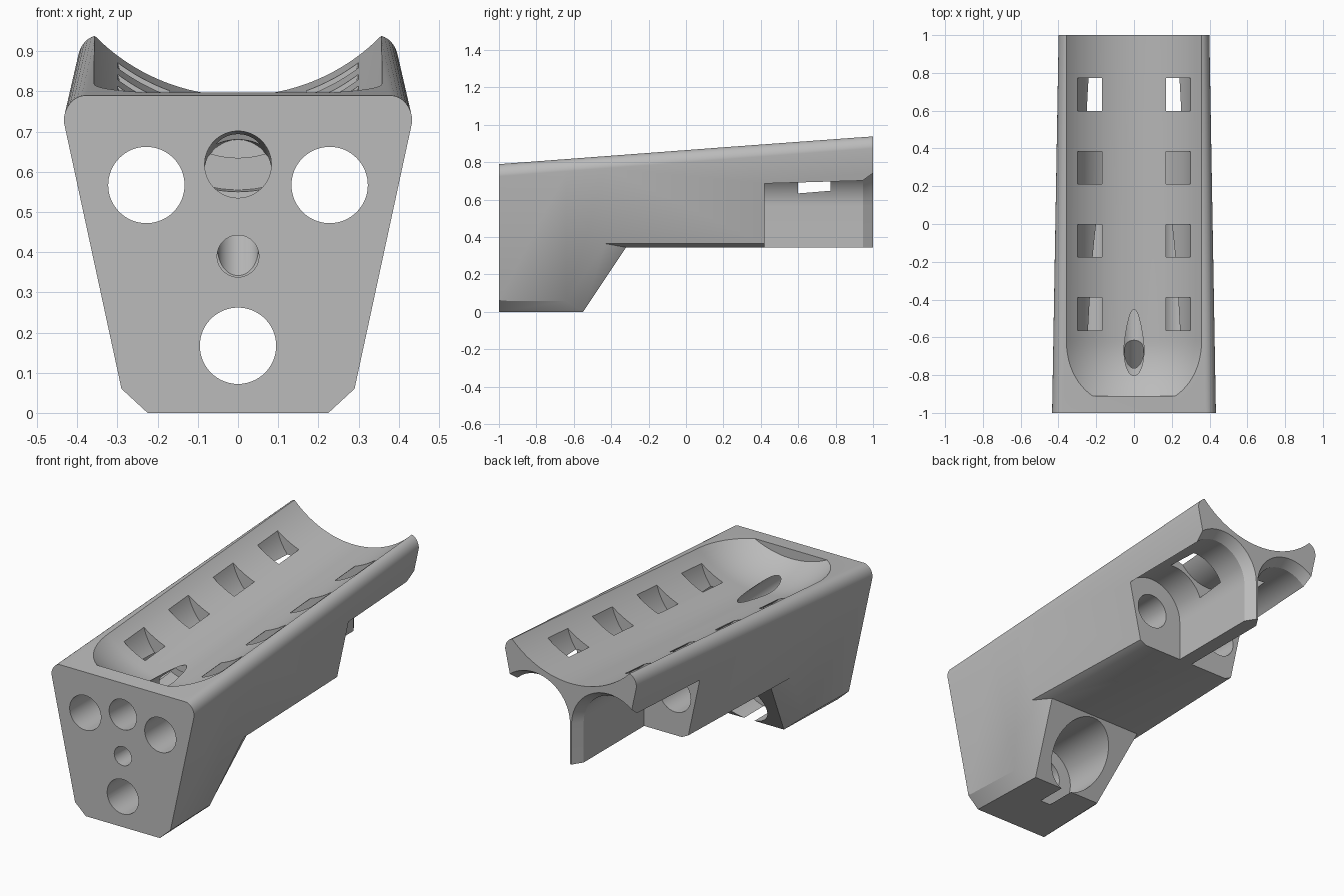
import bpy, bmesh
from math import sin, cos, pi, radians, asin
from mathutils import Vector

cube = bpy.data.objects.get("Cube")
if cube:
    bpy.data.objects.remove(cube, do_unlink=True)

grey = bpy.data.materials.new("plain grey")
grey.use_nodes = True
GREY = (0.5, 0.5, 0.5, 1)
grey.diffuse_color = GREY
grey.node_tree.nodes["Principled BSDF"].inputs["Base Color"].default_value = GREY

SLOPE = 0.075          # rise of the cradle along y


def loft(name, rings):
    """Closed solid skinned through rings of equal length."""
    bm = bmesh.new()
    loops = [[bm.verts.new(p) for p in ring] for ring in rings]
    n = len(loops[0])
    for a, b in zip(loops, loops[1:]):
        for i in range(n):
            j = (i + 1) % n
            bm.faces.new((a[i], a[j], b[j], b[i]))
    bm.faces.new(loops[0])
    bm.faces.new(loops[-1])
    bmesh.ops.recalc_face_normals(bm, faces=bm.faces)
    mesh = bpy.data.meshes.new(name)
    bm.to_mesh(mesh)
    bm.free()
    mesh.materials.append(grey)
    obj = bpy.data.objects.new(name, mesh)
    bpy.context.collection.objects.link(obj)
    return obj


def rod(name, start, end, radius, sides=64):
    """Round cutter between two points in the middle plane or along y."""
    a, b = Vector(start), Vector(end)
    u = Vector((1, 0, 0))
    v = (b - a).normalized().cross(u)
    ring = [u * radius * cos(2 * pi * i / sides) + v * radius * sin(2 * pi * i / sides)
            for i in range(sides)]
    return loft(name, [[a + p for p in ring], [b + p for p in ring]])


def side_x(y, z):
    """Half width of the tapered body."""
    return 0.277 + 0.216 * z - 0.0335 * (y + 1)


def floor_z(y):
    """Lowest line of the cradle."""
    return 0.789 + SLOPE * (y - 1)


# Body: tapered sections with chamfered bottom and rounded top corners
def body_ring(yb, zb, half, yc, zc):
    top = 0.79 + SLOPE * (yc + 1)
    right = [(half, yb, zb), (side_x(yc, zc), yc, zc)]
    shoulder = side_x(yc, top - 0.065)
    for i in range(9):
        a = i / 8 * pi / 2
        right.append((shoulder - 0.055 * (1 - cos(a)), yc, top - 0.065 * (1 - sin(a))))
    return right + [(-x, y, z) for x, y, z in reversed(right)]


body = loft("bracket_body", [
    body_ring(-1, 0, 0.225, -1, 0.06),
    body_ring(-0.55, 0, 0.21, -0.64, 0.057),
    body_ring(-0.32, 0.345, 0.29, -0.43, 0.365),
    body_ring(1, 0.345, 0.25, 1, 0.365)])

cutters = []


# Cradle channel with a rising scoop at the front end
def cradle_ring(y):
    rise = 0.10 * max(0, (-0.62 - y) / 0.29) ** 2
    span = asin(0.84)
    ring = []
    for i in range(49):
        a = span * (i / 24 - 1)
        ring.append((0.5 * sin(a), y, floor_z(y) + rise + 0.5 * (1 - cos(a))))
    return ring


ys = [-0.91 + 0.29 * i / 12 for i in range(13)] + [1.1]
cutters.append(loft("cradle_cutter", [cradle_ring(y) for y in ys]))

# Strap slots: curved passages under the cradle
def strap_ring(y):
    cz = floor_z(y) + 0.18
    angles = [radians(-80 + 160 * i / 40) for i in range(41)]
    outer = [(0.31 * sin(a), y, cz - 0.31 * cos(a)) for a in angles]
    inner = [(0.227 * sin(a), y, cz - 0.227 * cos(a)) for a in reversed(angles)]
    return outer + inner


for k in range(4):
    y = 0.685 - 0.387 * k
    cutters.append(loft("strap_cutter", [strap_ring(y - 0.087), strap_ring(y + 0.087)]))


# Side bolt tunnels and the open recesses behind them
def recess_ring(side, y, r):
    ring = [(side * (0.23 - r), y, 0.2)]
    for i in range(33):
        a = pi - pi * i / 32
        ring.append((side * (0.23 + r * cos(a)), y, 0.567 + r * sin(a)))
    return ring + [(side * (0.23 + r), y, 0.2)]


for side in (-1, 1):
    cutters.append(rod("tunnel_cutter", (side * 0.228, -1.1, 0.567),
                       (side * 0.228, 0.6, 0.567), 0.095))
    cutters.append(loft("recess_cutter", [
        recess_ring(side, 0.42, 0.19), recess_ring(side, 0.945, 0.19),
        recess_ring(side, 1.0, 0.225), recess_ring(side, 1.1, 0.225)]))

# Lower bolt hole with counterbore
cutters.append(rod("lower_hole_cutter", (0, -1.1, 0.167), (0, -0.2, 0.167), 0.095))
cutters.append(rod("counterbore_cutter", (0, -0.72, 0.167), (0, -0.2, 0.167), 0.17))

# Upper hole into the scoop, small hole and the bore joining them
cutters.append(rod("upper_hole_cutter", (0, -1.1, 0.622), (0, -0.45, 0.597), 0.083))
cutters.append(rod("small_hole_cutter", (0, -1.1, 0.39), (0, -0.82, 0.39), 0.052))
cutters.append(rod("joining_bore_cutter", (0, -0.865, 0.37), (0, -0.63, 0.575), 0.051))

# Carve the body, then drop the cutters
bpy.context.view_layer.objects.active = body
body.select_set(True)
for cutter in cutters:
    cutter.hide_render = True
    mod = body.modifiers.new("carve", 'BOOLEAN')
    mod.operation = 'DIFFERENCE'
    mod.solver = 'EXACT'
    mod.object = cutter
    bpy.ops.object.modifier_apply(modifier=mod.name)
    bpy.data.objects.remove(cutter, do_unlink=True)

bpy.ops.object.shade_smooth_by_angle(angle=radians(30))
